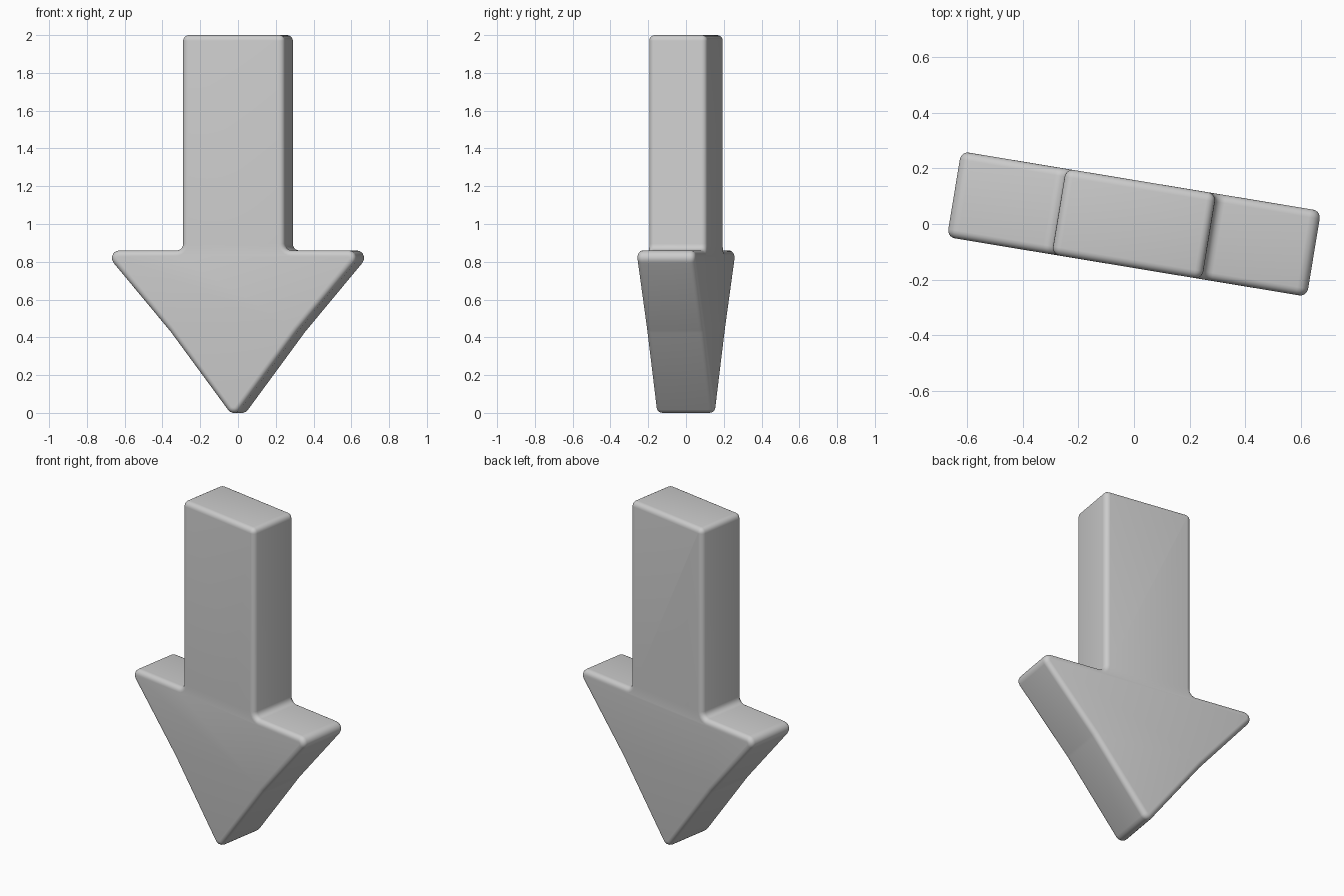
import bpy, bmesh, math
from mathutils import Vector

if "Cube" in bpy.data.objects:
    bpy.data.objects.remove(bpy.data.objects["Cube"])

DEPTH = 0.312
RIM = 0.029
ANGLE = math.radians(-9.4)

# Half outline of the arrow: x, z, corner radius
half = [(0.2735, 2.0, 0.03), (0.2735, 0.86, 0.035),
        (0.702, 0.86, 0.04), (0.34, 0.43, 0.3)]
corners = ([(0, -0.027, 0.04)] + half[::-1]
           + [(-x, z, r) for x, z, r in half])


def rounded(points, steps=5):
    """Turn each corner into an arc; return (point, outward normal) pairs."""
    out = []
    n = len(points)
    for i, (x, z, r) in enumerate(points):
        p = Vector((x, z))
        a = (Vector(points[i - 1][:2]) - p).normalized()
        b = (Vector(points[(i + 1) % n][:2]) - p).normalized()
        h = a.angle(b) / 2
        convex = (-a.x * b.y + a.y * b.x) > 0
        c = p + (a + b).normalized() * (r / math.sin(h))
        start = p + a * (r / math.tan(h)) - c
        end = p + b * (r / math.tan(h)) - c
        sweep = start.angle(end)
        for k in range(steps + 1):
            t = k / steps
            d = (start * math.sin((1 - t) * sweep)
                 + end * math.sin(t * sweep)) / math.sin(sweep)
            out.append((c + d, d.normalized() * (1 if convex else -1)))
    return out


# Rings from front to back: inset and depth follow a quarter round at each rim
outline = rounded(corners)
quarter = [math.pi / 2 * k / 5 for k in range(6)]
front = [(RIM * (1 - math.sin(q)), -DEPTH / 2 + RIM * (1 - math.cos(q))) for q in quarter]
profile = front + [(inset, -y) for inset, y in reversed(front)]

bm = bmesh.new()
rings = [[bm.verts.new((p.x - nrm.x * inset, y, p.y - nrm.y * inset))
          for p, nrm in outline] for inset, y in profile]

# Side walls and rims
n = len(outline)
for r0, r1 in zip(rings, rings[1:]):
    for i in range(n):
        j = (i + 1) % n
        bm.faces.new((r0[i], r0[j], r1[j], r1[i]))

# Flat front and back
bm.faces.new(rings[0])
bm.faces.new(rings[-1])
bmesh.ops.recalc_face_normals(bm, faces=bm.faces)

mesh = bpy.data.meshes.new("down_arrow")
bm.to_mesh(mesh)
bm.free()
arrow = bpy.data.objects.new("down_arrow", mesh)
bpy.context.collection.objects.link(arrow)
arrow.rotation_euler.z = ANGLE

bpy.context.view_layer.objects.active = arrow
arrow.select_set(True)
bpy.ops.object.shade_smooth_by_angle(angle=math.radians(35))
